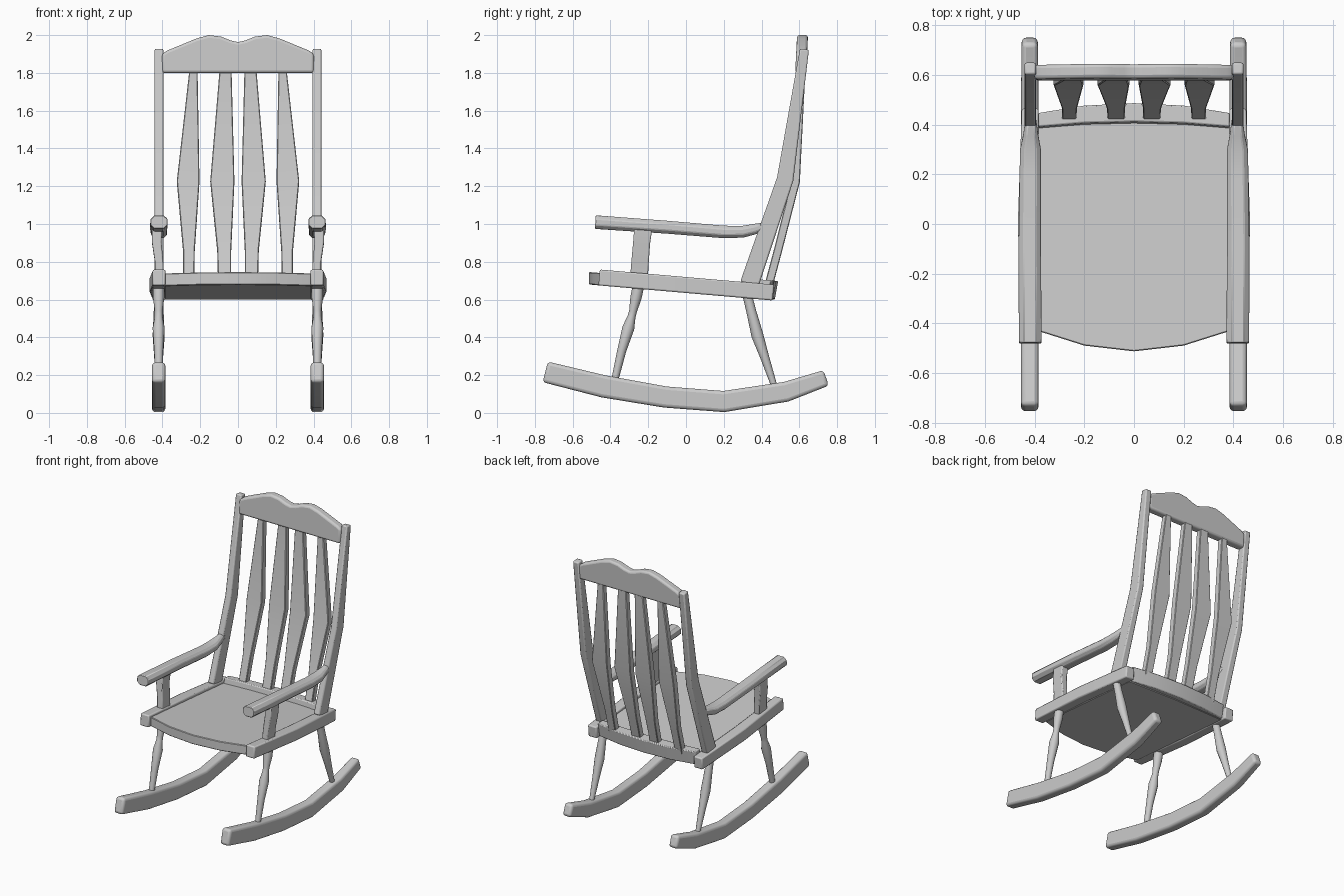
import bpy, math
import bmesh
from mathutils import Vector

if "Cube" in bpy.data.objects:
    bpy.data.objects.remove(bpy.data.objects["Cube"])

SQUARE = [(-1, -1), (1, -1), (1, 1), (-1, 1)]
OCTAGON = [(-.55, -1), (.55, -1), (1, -.45), (1, .45), (.55, 1), (-.55, 1), (-1, .45), (-1, -.45)]
ROUND = [(math.cos(i * math.tau / 12), math.sin(i * math.tau / 12)) for i in range(12)]


def make(name, verts, faces, bevel=0, segments=2, mirror=True):
    bm = bmesh.new()
    vs = [bm.verts.new(v) for v in verts]
    for f in faces:
        bm.faces.new([vs[i] for i in f])
    bmesh.ops.recalc_face_normals(bm, faces=bm.faces)
    mesh = bpy.data.meshes.new(name)
    bm.to_mesh(mesh)
    bm.free()
    ob = bpy.data.objects.new(name, mesh)
    bpy.context.collection.objects.link(ob)
    if bevel:
        b = ob.modifiers.new("bevel", 'BEVEL')
        b.width, b.segments, b.limit_method = bevel, segments, 'ANGLE'
        b.angle_limit = math.radians(40)
    if mirror:
        ob.modifiers.new("mirror", 'MIRROR').use_mirror_merge = False
    bpy.ops.object.select_all(action='DESELECT')
    ob.select_set(True)
    bpy.context.view_layer.objects.active = ob
    bpy.ops.object.shade_smooth_by_angle(angle=math.radians(35))
    return ob


def skin(name, rings, **kw):
    """Join equal-length rings of points and cap both ends."""
    n = len(rings[0])
    verts = [p for r in rings for p in r]
    faces = [list(range(n)), list(range(len(verts) - n, len(verts)))]
    for k in range(len(rings) - 1):
        for i in range(n):
            j = (i + 1) % n
            faces.append([k * n + i, k * n + j, (k + 1) * n + j, (k + 1) * n + i])
    return make(name, verts, faces, **kw)


def sweep(name, stations, section, **kw):
    """Stations are (x, y, z, half width in x, half depth)."""
    pts = [Vector(s[:3]) for s in stations]
    rings = []
    for i, (x, y, z, hw, hd) in enumerate(stations):
        t = pts[min(i + 1, len(pts) - 1)] - pts[max(i - 1, 0)]
        n = Vector((0, -t.z, t.y)).normalized()
        rings.append([pts[i] + Vector((u * hw, 0, 0)) + n * v * hd for u, v in section])
    return skin(name, rings, **kw)


def plate(name, half_outline, bottom, top, slope, lean=0.0, **kw):
    """Sloped slab from the right half of a plan outline."""
    outline = half_outline + [(-x, y) for x, y in reversed(half_outline) if x]
    rings = [[(x, y + d, z - slope * y) for x, y in outline] for z, d in ((bottom, 0), (top, lean))]
    return skin(name, rings, mirror=False, **kw)


# Rockers
sweep("rocker", [(.42, -.745, .217, .035, .056), (.42, -.435, .14, .035, .059),
                 (.42, -.11, .084, .035, .056), (.42, .2, .06, .035, .056),
                 (.42, .53, .112, .035, .053), (.42, .742, .185, .032, .043)],
      SQUARE, bevel=.018, segments=3)

# Turned legs
FRONT = [(-.38, .16, .018), (-.34, .33, .024), (-.305, .45, .032), (-.288, .51, .021),
         (-.28, .54, .021), (-.265, .61, .030), (-.25, .68, .030)]
BACK = [(.468, .14, .016), (.415, .3, .024), (.378, .41, .032), (.345, .54, .026), (.32, .64, .025)]
for name, leg in (("front_leg", FRONT), ("back_leg", BACK)):
    sweep(name, [(.42, y, z, r, r) for y, z, r in leg], ROUND)

# Seat with bowed front, side rails and raised back rail
plate("seat", [(0, -.513), (.2, -.49), (.39, -.43), (.39, .42), (0, .43)], .636, .702, .085, bevel=.004, segments=1)
sweep("seat_side_rail", [(.418, -.46, .717, .034, .042), (.43, 0, .677, .038, .042),
                         (.418, .462, .637, .034, .042)], SQUARE, bevel=.008)
plate("seat_back_rail", [(0, .395), (.2, .39), (.385, .375), (.385, .43), (.2, .46), (0, .47)],
      .640, .738, .085, lean=.018, bevel=.006)

# Back posts
sweep("back_post", [(.418, .335, .68, .024, .05), (.418, .525, 1.237, .023, .044),
                    (.418, .627, 1.925, .023, .024)], SQUARE, bevel=.008)

# Crest rail with double hump
top = [(0, 1.963), (.04, 1.972), (.09, 1.992), (.155, 2.0), (.22, 1.982), (.31, 1.945), (.375, 1.918), (.402, 1.9)]
outline = [(.402, 1.8)] + top[::-1] + [(-x, z) for x, z in top[1:]] + [(-.402, 1.8)]
skin("crest_rail", [[(x, y + .05 * (z - 1.9), z) for x, z in outline] for y in (.583, .641)],
     mirror=False, bevel=.014, segments=3)

# Back slats
for name, xs, ws in (("inner_slat", (.071, .073, .083, .066), (.034, .037, .064, .032)),
                     ("outer_slat", (.262, .260, .264, .236), (.029, .031, .060, .022))):
    ys, zs, ds = (.435, .487, .580, .612), (.665, .86, 1.225, 1.81), (.022, .022, .023, .02)
    sweep(name, list(zip(xs, ys, zs, ws, ds)), SQUARE, bevel=.004, segments=1)

# Armrests and their supports
sweep("armrest", [(.418, -.48, 1.01, .046, .036), (.42, -.1, .983, .045, .034), (.418, .2, .958, .043, .033),
                  (.417, .3, .959, .042, .031), (.416, .36, .972, .030, .028), (.416, .42, .99, .022, .02)],
      OCTAGON, bevel=.004, segments=1)
sweep("arm_support", [(.414, -.25, .70, .022, .047), (.418, -.243, .80, .022, .046),
                      (.43, -.235, .90, .025, .045), (.428, -.225, .99, .027, .048)], SQUARE, bevel=.007)
